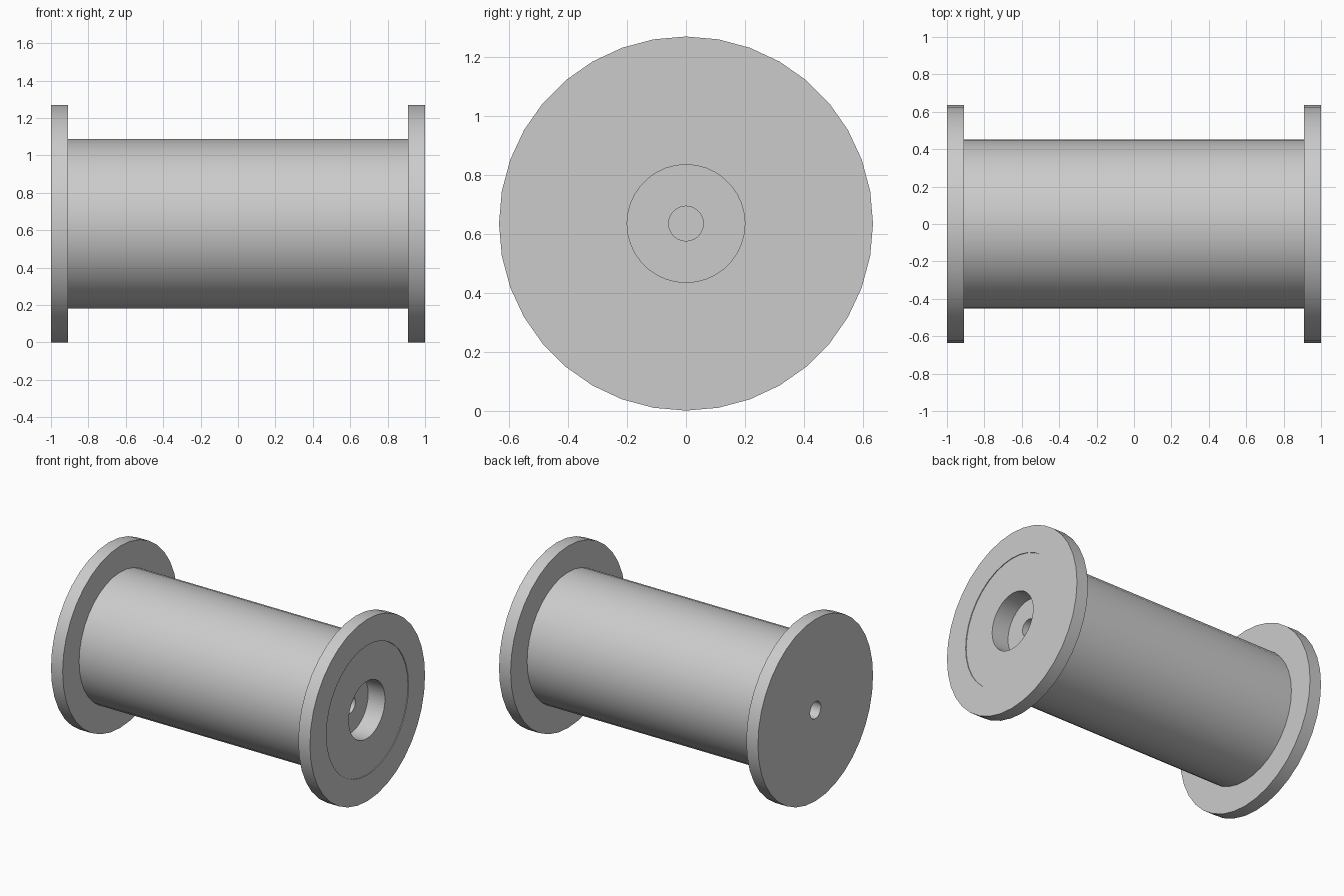
import bpy
import bmesh
import math
from mathutils import Matrix

cube = bpy.data.objects.get("Cube")
if cube:
    bpy.data.objects.remove(cube, do_unlink=True)

SIDES = 36
FLANGE_R, CORE_R, RECESS_R, HOLE_R = 0.635, 0.453, 0.2, 0.059
END, INNER = 1.0, 0.91       # outer and inner faces of the flanges
CORE_END = 0.995             # core sits slightly below the right-hand face
RECESS_FLOOR = 0.865

grey = bpy.data.materials.new("plain grey")
grey.use_nodes = True
colour = (0.6, 0.6, 0.6, 1)
grey.diffuse_color = colour
grey.node_tree.nodes["Principled BSDF"].inputs["Base Color"].default_value = colour


def lathe(name, profile, closed=False):
    """Turn an (x, radius) profile around the x axis."""
    bm = bmesh.new()
    verts = [bm.verts.new((x, 0, r)) for x, r in profile]
    edges = [bm.edges.new(pair) for pair in zip(verts, verts[1:])]
    if closed:
        edges.append(bm.edges.new((verts[-1], verts[0])))
    bmesh.ops.spin(bm, geom=verts + edges, cent=(0, 0, 0), axis=(1, 0, 0),
                   angle=math.tau, steps=SIDES)
    bmesh.ops.remove_doubles(bm, verts=bm.verts, dist=0.0001)
    bmesh.ops.recalc_face_normals(bm, faces=bm.faces)
    bm.transform(Matrix.Translation((0, 0, FLANGE_R)))
    mesh = bpy.data.meshes.new(name)
    bm.to_mesh(mesh)
    bm.free()
    mesh.materials.append(grey)
    obj = bpy.data.objects.new(name, mesh)
    bpy.context.collection.objects.link(obj)
    bpy.ops.object.select_all(action="DESELECT")
    obj.select_set(True)
    bpy.context.view_layer.objects.active = obj
    bpy.ops.object.shade_smooth_by_angle(angle=math.radians(30))
    return obj


# Core with one solid flange, a blind axle hole at each end and a bearing recess
lathe("core_and_closed_flange", [
    (-0.7, 0), (-0.7, HOLE_R), (-END, HOLE_R),
    (-END, FLANGE_R), (-INNER, FLANGE_R), (-INNER, CORE_R),
    (CORE_END, CORE_R), (CORE_END, RECESS_R), (RECESS_FLOOR, RECESS_R),
    (RECESS_FLOOR, HOLE_R), (0.5, HOLE_R), (0.5, 0)])

# Ring flange fitted around the open end of the core
lathe("ring_flange", [
    (INNER, CORE_R), (INNER, FLANGE_R), (END, FLANGE_R), (END, CORE_R)], closed=True)
